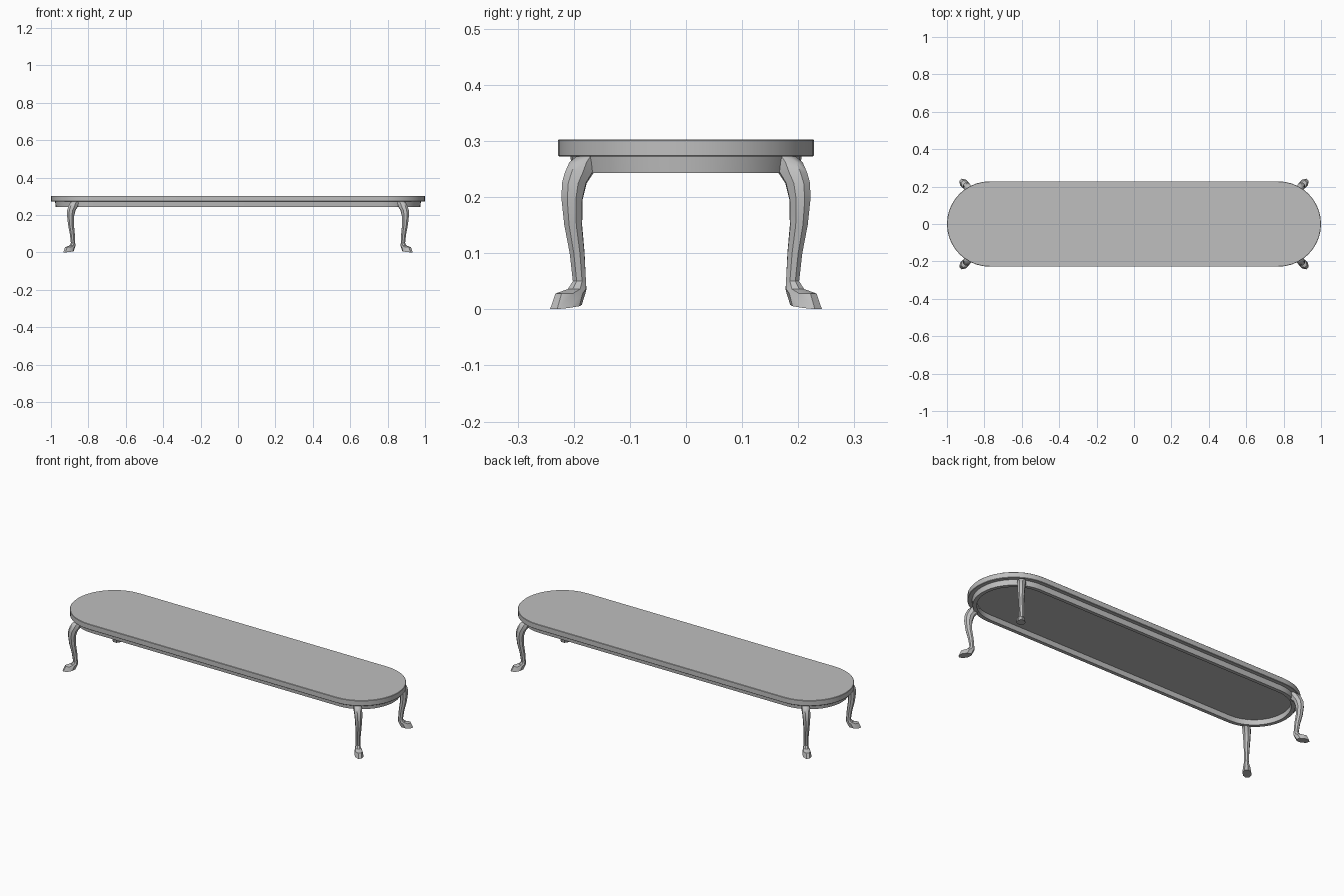
import bpy, bmesh, math

cube = bpy.data.objects.get("Cube")
if cube:
    bpy.data.objects.remove(cube)

grey = bpy.data.materials.new("plain grey")
grey.use_nodes = True
colour = (0.52, 0.52, 0.52, 1)
grey.diffuse_color = colour
grey.node_tree.nodes["Principled BSDF"].inputs["Base Color"].default_value = colour

END_X = 0.772      # centre of the rounded ends
RADIUS = 0.228     # half width of the tabletop
UNDERSIDE = 0.272


def finish(bm, name):
    bmesh.ops.recalc_face_normals(bm, faces=bm.faces)
    mesh = bpy.data.meshes.new(name)
    bm.to_mesh(mesh)
    bm.free()
    mesh.materials.append(grey)
    obj = bpy.data.objects.new(name, mesh)
    bpy.context.collection.objects.link(obj)
    bpy.ops.object.select_all(action="DESELECT")
    obj.select_set(True)
    bpy.context.view_layer.objects.active = obj
    bpy.ops.object.shade_smooth_by_angle(angle=math.radians(35))
    return obj


def oval(bm, inset, z, steps=20):
    """Ring of vertices: straight sides with half-round ends."""
    r = RADIUS - inset
    ring = []
    for side, start in ((1, -math.pi / 2), (-1, math.pi / 2)):
        for i in range(steps + 1):
            a = start + math.pi * i / steps
            ring.append(bm.verts.new((side * END_X + r * math.cos(a), r * math.sin(a), z)))
    return ring


def bridge(bm, rings, closed=False):
    pairs = list(zip(rings, rings[1:]))
    if closed:
        pairs.append((rings[-1], rings[0]))
    for low, high in pairs:
        n = len(low)
        for i in range(n):
            j = (i + 1) % n
            bm.faces.new((low[i], low[j], high[j], high[i]))


# Tabletop slab
bm = bmesh.new()
slab = [oval(bm, inset, z) for inset, z in
        ((0.002, UNDERSIDE), (0, 0.274), (0, 0.301), (0.002, 0.303))]
bridge(bm, slab)
bm.faces.new(slab[0])
bm.faces.new(slab[-1])
finish(bm, "tabletop")

# Hollow apron under the tabletop
bm = bmesh.new()
bridge(bm, [oval(bm, inset, z) for inset, z in
            ((0.022, 0.273), (0.025, 0.243), (0.045, 0.243), (0.045, 0.273))], closed=True)
finish(bm, "apron")

# Curved leg stations: height, outward position, depth, half width, tilt
LEG = (
    (0.273, 0.176, 0.020, 0.017, 0),
    (0.262, 0.183, 0.028, 0.020, 0),
    (0.244, 0.190, 0.029, 0.021, 0),
    (0.225, 0.199, 0.024, 0.020, 0),
    (0.196, 0.203, 0.020, 0.018, 0),
    (0.150, 0.201, 0.017, 0.015, 0),
    (0.100, 0.194, 0.014, 0.013, 0),
    (0.050, 0.190, 0.012, 0.012, 0),
    (0.036, 0.194, 0.018, 0.015, 0),
    (0.028, 0.206, 0.031, 0.019, 0),
    (0.004, 0.214, 0.032, 0.022, 0.004),
)
LEG_SHIFT = 0.692


def make_leg(name, sx, sy, sides=8):
    bm = bmesh.new()
    rings = []
    for z, out, depth, width, tilt in LEG:
        ring = []
        for i in range(sides):
            a = math.tau * (i + 0.5) / sides
            # widen so the flats reach the given depth and width
            u = depth * math.cos(a) * 1.05 / math.sqrt(2)
            v = width * math.sin(a) * 1.05 / math.sqrt(2)
            ring.append(bm.verts.new((sx * (LEG_SHIFT + out + u - v),
                                      sy * (out + u + v),
                                      z - tilt * math.cos(a))))
        rings.append(ring)
    bridge(bm, rings)
    bm.faces.new(rings[0])
    bm.faces.new(rings[-1])
    finish(bm, name)


for sx, side in ((1, "left"), (-1, "right")):
    for sy, end in ((-1, "front"), (1, "back")):
        make_leg(f"{end}_{side}_leg", sx, sy)
